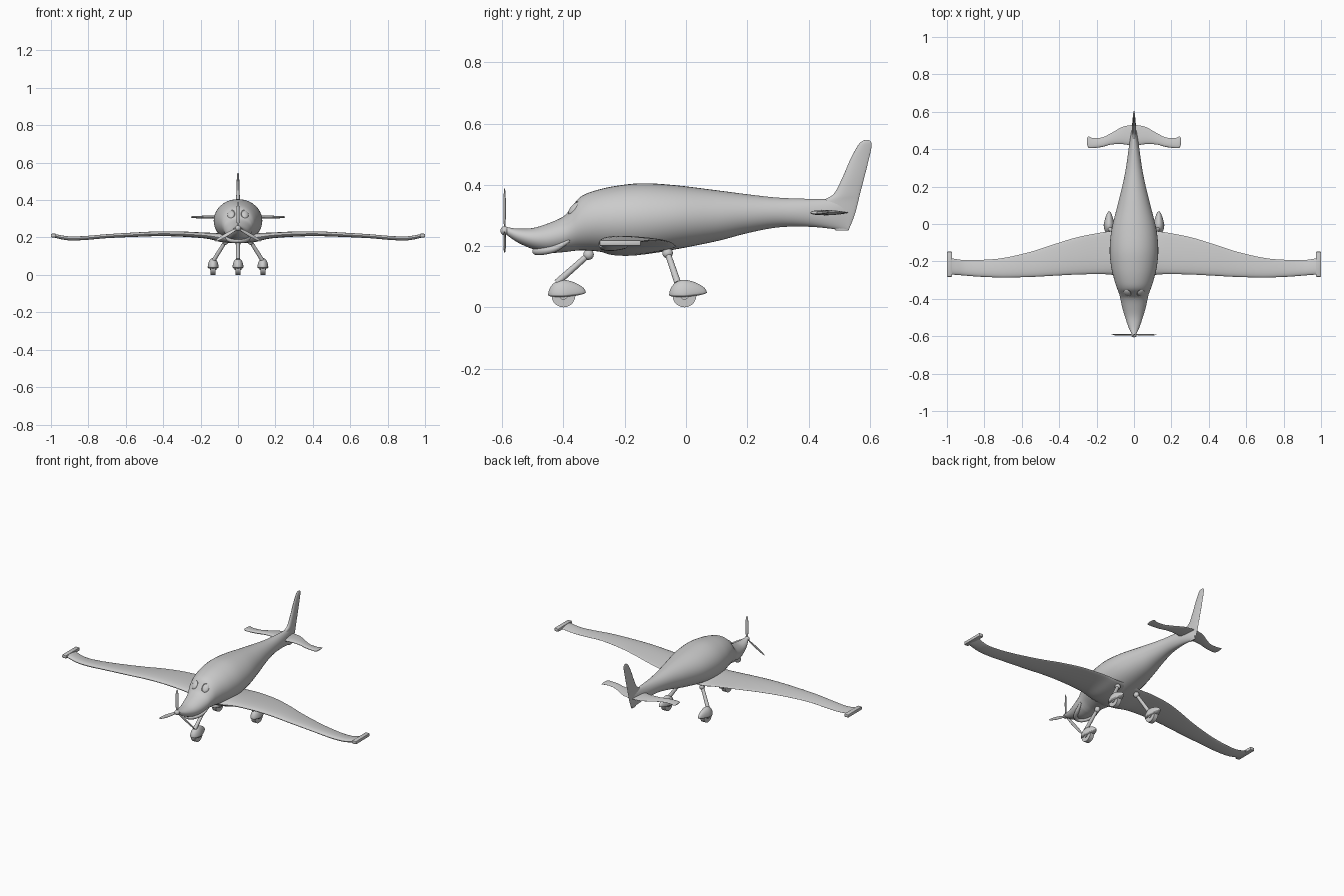
import bpy, bmesh
from math import sin, cos, pi, radians
from mathutils import Vector, Matrix

if "Cube" in bpy.data.objects:
    bpy.data.objects.remove(bpy.data.objects["Cube"])


def finish(bm, name, angle=40):
    bmesh.ops.recalc_face_normals(bm, faces=bm.faces)
    mesh = bpy.data.meshes.new(name)
    bm.to_mesh(mesh)
    bm.free()
    mesh.shade_smooth()
    mesh.set_sharp_from_angle(angle=radians(angle))
    obj = bpy.data.objects.new(name, mesh)
    bpy.context.collection.objects.link(obj)
    return obj


def refine(rows, steps=6):
    """Catmull-Rom interpolation through rows of station values."""
    out = []
    for i in range(len(rows) - 1):
        quad = zip(rows[max(i - 1, 0)], rows[i], rows[i + 1], rows[min(i + 2, len(rows) - 1)])
        quad = list(quad)
        for s in range(steps):
            t = s / steps
            out.append([0.5 * (2 * b + (c - a) * t + (2 * a - 5 * b + 4 * c - d) * t * t
                               + (3 * b - a - 3 * c + d) * t ** 3) for a, b, c, d in quad])
    return out + [list(rows[-1])]


def loft(name, rings):
    bm = bmesh.new()
    loops = [[bm.verts.new(p) for p in ring] for ring in rings]
    n = len(loops[0])
    for a, b in zip(loops, loops[1:]):
        for i in range(n):
            bm.faces.new((a[i], a[(i + 1) % n], b[(i + 1) % n], b[i]))
    bm.faces.new(loops[0])
    bm.faces.new(loops[-1])
    return finish(bm, name)


def foil(y0, y1, thick, n=24):
    """Closed airfoil outline as (y, offset) pairs, fuller toward the front."""
    for i in range(n):
        a = 2 * pi * i / n
        yield (y0 + y1) / 2 + (y1 - y0) / 2 * cos(a), thick * sin(a) * (1 - 0.4 * cos(a))


def ellipsoid(name, centre, size, tilt=(0, 0, 0)):
    bm = bmesh.new()
    bmesh.ops.create_uvsphere(bm, u_segments=32, v_segments=20, radius=1)
    m = Matrix.Translation(centre)
    for angle, axis in zip(tilt, "XYZ"):
        m = m @ Matrix.Rotation(radians(angle), 4, axis)
    bm.transform(m @ Matrix.Diagonal((*size, 1)))
    return finish(bm, name)


def rod(name, p, q, r1, r2):
    p, q = Vector(p), Vector(q)
    bm = bmesh.new()
    bmesh.ops.create_cone(bm, cap_ends=True, segments=20, radius1=r1, radius2=r2,
                          depth=(q - p).length)
    bm.transform(Matrix.Translation((p + q) / 2)
                 @ (q - p).to_track_quat("Z", "Y").to_matrix().to_4x4())
    return finish(bm, name)


# Fuselage: y, bottom, top, half width
body = [(-.585, .236, .262, .014), (-.55, .212, .257, .03), (-.5, .19, .259, .047),
        (-.45, .178, .274, .062), (-.4, .18, .297, .073), (-.375, .183, .325, .079),
        (-.345, .186, .36, .09), (-.3, .184, .38, .105), (-.23, .175, .396, .122),
        (-.14, .173, .405, .13), (-.03, .19, .398, .12), (.1, .216, .382, .088),
        (.2, .242, .369, .063), (.3, .261, .358, .043), (.4, .263, .354, .029),
        (.48, .256, .352, .017), (.53, .25, .345, .005)]
rings = []
for y, lo, hi, w in refine(body):
    rings.append([(w * cos(2 * pi * k / 40), y, (lo + hi) / 2 + (hi - lo) / 2 * sin(2 * pi * k / 40))
                  for k in range(40)])
fuselage = loft("fuselage", rings)

# Windscreen sockets, carved, with a domed pane in each
cutters = [ellipsoid("socket_cutter", (s * .037, -.382, .332), (.026, .022, .036), (-42, 0, s * 18))
           for s in (-1, 1)]
for cutter in cutters:
    cutter.hide_render = True
    mod = fuselage.modifiers.new("socket", "BOOLEAN")
    mod.operation = "DIFFERENCE"
    mod.solver = "EXACT"
    mod.object = cutter
bpy.context.view_layer.objects.active = fuselage
for mod in list(fuselage.modifiers):
    bpy.ops.object.modifier_apply(modifier=mod.name)
for cutter in cutters:
    bpy.data.objects.remove(cutter)
fuselage.data.set_sharp_from_angle(angle=radians(35))
for side, s in (("left", 1), ("right", -1)):
    ellipsoid(side + "_window_pane", (s * .037, -.364, .322), (.02, .012, .027), (-42, 0, s * 18))

# Curved lip under the nose
half = [(.066, -.38, .219, .005), (.054, -.425, .193, .011), (.032, -.468, .183, .012)]
path = half + [(0, -.49, .183, .012)] + [(-x, y, z, r) for x, y, z, r in reversed(half)]
curve = bpy.data.curves.new("chin_lip", "CURVE")
curve.dimensions = "3D"
curve.bevel_depth = 1
curve.bevel_resolution = 4
curve.use_fill_caps = True
spline = curve.splines.new("POLY")
points = refine(path)
spline.points.add(len(points) - 1)
for point, (x, y, z, r) in zip(spline.points, points):
    point.co = (x, y, z, 1)
    point.radius = r
bpy.context.collection.objects.link(bpy.data.objects.new("chin_lip", curve))


def mirrored_wing(name, stations):
    """Stations from centre to tip: x, leading y, trailing y, z, half thickness."""
    fine = refine(stations)
    span = [(-x, *rest) for x, *rest in reversed(fine[1:])] + fine
    return loft(name, [[(x, y, z + o) for y, o in foil(y0, y1, t)] for x, y0, y1, z, t in span])


# Main wing with its belly fairing, and the tailplane
mirrored_wing("main_wing", [
    (0, -.29, -.03, .2, .03), (.09, -.275, -.035, .2, .023), (.17, -.268, -.045, .21, .015),
    (.3, -.27, -.07, .218, .013), (.42, -.276, -.106, .22, .012), (.55, -.283, -.148, .215, .011),
    (.7, -.286, -.182, .207, .01), (.82, -.282, -.192, .197, .01), (.9, -.276, -.193, .195, .01),
    (.95, -.272, -.188, .202, .01), (.985, -.27, -.18, .21, .009)])
mirrored_wing("tailplane", [
    (0, .415, .53, .309, .008), (.06, .427, .52, .309, .008), (.12, .425, .487, .309, .007),
    (.17, .412, .463, .309, .007), (.22, .406, .46, .309, .006), (.243, .408, .468, .309, .005),
    (.25, .425, .46, .309, .002)])

# Upright fin: z, front y, back y, half thickness
fin = [(.25, .49, .53, .004), (.3, .44, .55, .009), (.345, .445, .562, .01), (.37, .482, .568, .01),
       (.42, .509, .581, .009), (.48, .535, .596, .007), (.52, .556, .605, .006),
       (.538, .569, .605, .005), (.546, .583, .597, .002)]
loft("tail_fin", [[(o, y, z) for y, o in foil(y0, y1, t)] for z, y0, y1, t in refine(fin)])

# Wing tip end plates
for side, s in (("left", 1), ("right", -1)):
    bm = bmesh.new()
    bmesh.ops.create_cube(bm, size=1)
    bm.transform(Matrix.Translation((s * .986, -.215, .21)) @ Matrix.Diagonal((.028, .135, .02, 1)))
    bmesh.ops.bevel(bm, geom=bm.edges[:], offset=.005, segments=2, affect="EDGES", profile=.5)
    finish(bm, side + "_wing_tip")

# Propeller
hub = Vector((0, -.592, .25))
ellipsoid("propeller_spinner", hub, (.015, .014, .015))
for k in range(3):
    blade = ellipsoid(f"propeller_blade_{k + 1}", (0, 0, .072), (.0095, .003, .068), (0, 0, 20))
    blade.data.transform(Matrix.Translation(hub) @ Matrix.Rotation(2 * pi * k / 3, 4, "Y"))


def landing_gear(name, x, y, top):
    """Wheel, teardrop fairing, strut and its upper joint."""
    rod(name + "_wheel", (x - .013, y, .039), (x + .013, y, .039), .039, .039)
    rod(name + "_axle", (x - .018, y, .039), (x + .018, y, .039), .014, .014)
    bm = bmesh.new()
    bmesh.ops.create_uvsphere(bm, u_segments=32, v_segments=20, radius=1)
    for v in bm.verts:
        back = max(v.co.y, 0)
        v.co.x *= .029 * (1 - .35 * back)
        v.co.z *= .05 * (1 - .3 * back) if v.co.z > 0 else .008
        v.co.z += .04 + .008 * back
        v.co.y *= .073 if v.co.y > 0 else .05
        v.co += Vector((x, y, 0))
    finish(bm, name + "_fairing")
    rod(name + "_strut", (x * .97, y - .022, .08), top, .011, .0095)
    ellipsoid(name + "_joint", top, (.015, .017, .017))


landing_gear("nose_gear", 0, -.4, Vector((0, -.318, .172)))
for side, s in (("left", 1), ("right", -1)):
    landing_gear(side + "_main_gear", s * .133, -.005, Vector((s * .068, -.06, .177)))
